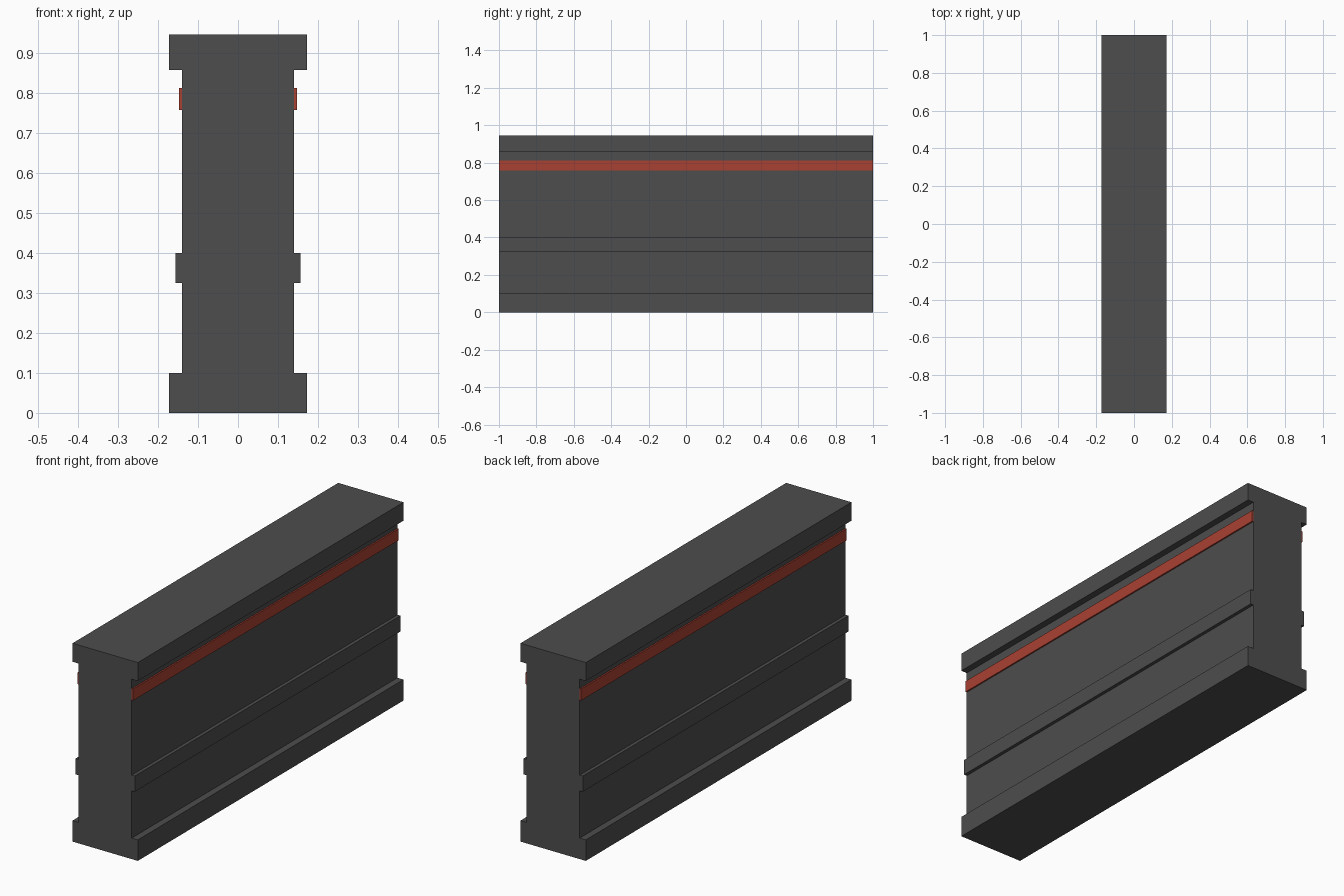
import bpy
import bmesh

if "Cube" in bpy.data.objects:
    bpy.data.objects.remove(bpy.data.objects["Cube"])


def material(name, rgb):
    m = bpy.data.materials.new(name)
    m.diffuse_color = (*rgb, 1.0)
    m.use_nodes = True
    m.node_tree.nodes["Principled BSDF"].inputs["Base Color"].default_value = m.diffuse_color
    return m


charcoal = material("charcoal", (0.075, 0.075, 0.075))
red = material("brick red", (0.40, 0.052, 0.032))


def extrude_profile(name, points, mat, half_length=1.0):
    """Extrude a closed x-z outline along y."""
    bm = bmesh.new()
    face = bm.faces.new([bm.verts.new((x, -half_length, z)) for x, z in points])
    result = bmesh.ops.extrude_face_region(bm, geom=[face])
    verts = [v for v in result["geom"] if isinstance(v, bmesh.types.BMVert)]
    bmesh.ops.translate(bm, verts=verts, vec=(0, 2 * half_length, 0))
    bmesh.ops.recalc_face_normals(bm, faces=bm.faces)
    mesh = bpy.data.meshes.new(name)
    bm.to_mesh(mesh)
    bm.free()
    mesh.materials.append(mat)
    obj = bpy.data.objects.new(name, mesh)
    bpy.context.collection.objects.link(obj)
    return obj


# Wall with plinth, middle band and cap: (half width, bottom, top) of each course
courses = [
    (0.172, 0.0, 0.10),
    (0.140, 0.10, 0.325),
    (0.156, 0.325, 0.40),
    (0.140, 0.40, 0.857),
    (0.172, 0.857, 0.945),
]
right = [(w, z) for w, low, high in courses for z in (low, high)]
left = [(-x, z) for x, z in reversed(right)]
extrude_profile("wall", right + left, charcoal)

# Coloured trim strip on each long side
for side, label in ((1, "right"), (-1, "left")):
    inner, outer = side * 0.140, side * 0.147
    extrude_profile(label + "_trim_strip",
                    [(inner, 0.757), (outer, 0.757), (outer, 0.812), (inner, 0.812)], red)
